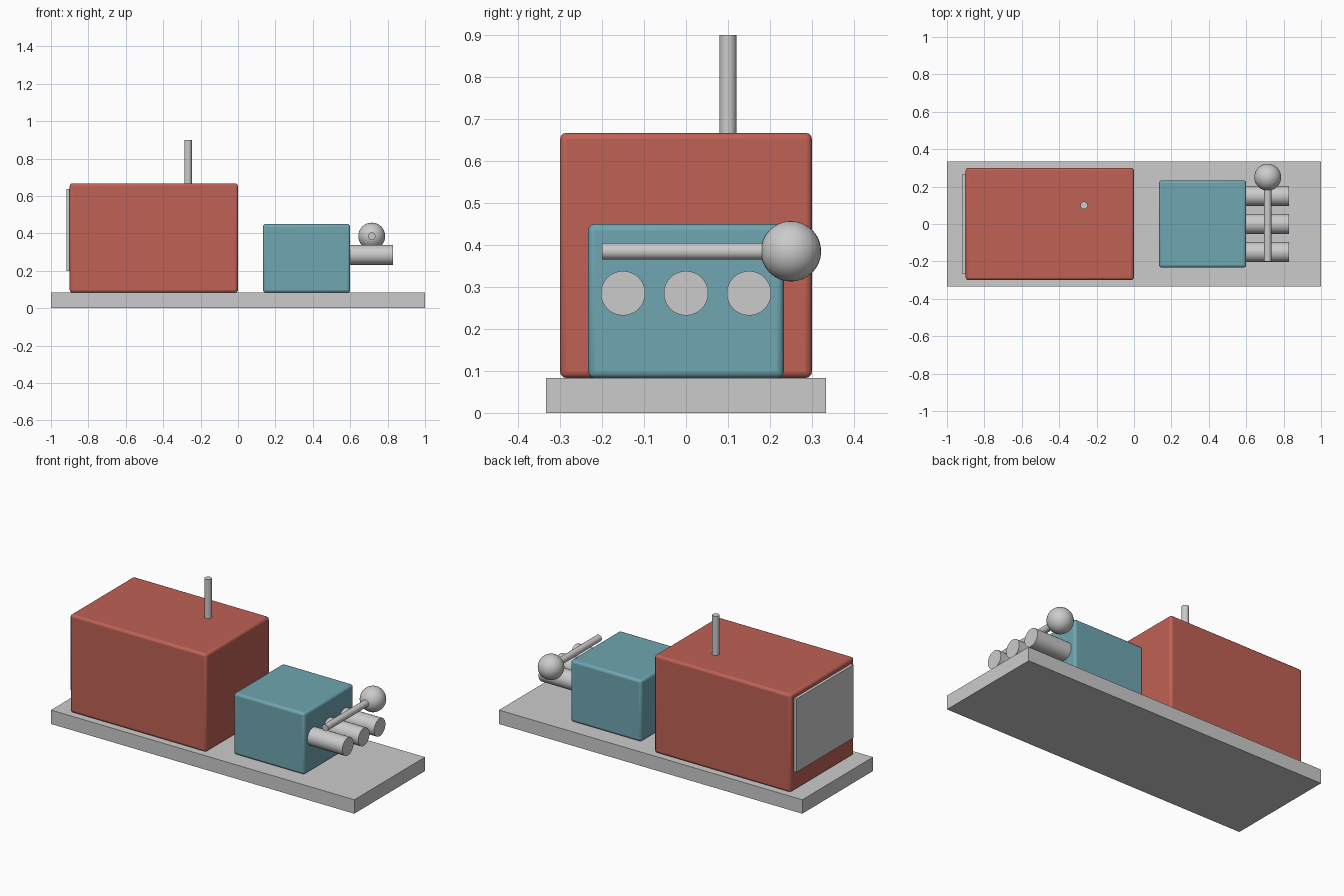
import bpy
from math import pi, radians

if "Cube" in bpy.data.objects:
    bpy.data.objects.remove(bpy.data.objects["Cube"])


def material(name, color):
    m = bpy.data.materials.new(name)
    m.diffuse_color = color
    m.use_nodes = True
    m.node_tree.nodes["Principled BSDF"].inputs["Base Color"].default_value = m.diffuse_color
    return m


def box(name, lo, hi, mat=None, bevel=0.0):
    centre = [(a + b) / 2 for a, b in zip(lo, hi)]
    bpy.ops.mesh.primitive_cube_add(size=1, location=centre)
    ob = bpy.context.object
    ob.name = name
    ob.scale = [b - a for a, b in zip(lo, hi)]
    bpy.ops.object.transform_apply(location=False, rotation=False, scale=True)
    if mat:
        ob.data.materials.append(mat)
    if bevel:
        mod = ob.modifiers.new("rounded_edges", 'BEVEL')
        mod.width = bevel
        mod.segments = 3
        bpy.ops.object.shade_smooth_by_angle(angle=radians(35))
    return ob


def cylinder(name, centre, radius, length, rot=(0, 0, 0)):
    bpy.ops.mesh.primitive_cylinder_add(vertices=32, radius=radius, depth=length,
                                        location=centre, rotation=rot)
    ob = bpy.context.object
    ob.name = name
    bpy.ops.object.shade_smooth_by_angle(angle=radians(35))
    return ob


red = material("red_paint", (0.52, 0.12, 0.09, 1))
teal = material("teal_paint", (0.16, 0.38, 0.44, 1))

# Base plate and the two housings
box("base_plate", (-1, -0.333, 0), (1, 0.333, 0.083))
box("main_housing", (-0.9, -0.3, 0.083), (0, 0.3, 0.667), red, 0.015)
box("small_housing", (0.133, -0.233, 0.083), (0.6, 0.233, 0.45), teal, 0.015)

# Panel on the left end of the main housing
box("end_panel", (-0.917, -0.267, 0.2), (-0.9, 0.267, 0.637))

# Upright pipe on the roof
cylinder("exhaust_pipe", (-0.267, 0.1, 0.783), 0.02, 0.234)

# Three outlets on the small housing
for i, y in enumerate((-0.15, 0, 0.15)):
    cylinder(f"outlet_{i + 1}", (0.715, y, 0.285), 0.053, 0.23, (0, pi / 2, 0))

# Cross bar above the outlets, with a ball at its end
cylinder("cross_bar", (0.715, 0, 0.385), 0.02, 0.4, (pi / 2, 0, 0))
bpy.ops.mesh.primitive_uv_sphere_add(segments=32, ring_count=16, radius=0.072,
                                     location=(0.715, 0.25, 0.385))
ball = bpy.context.object
ball.name = "bar_end_ball"
bpy.ops.object.shade_smooth()
